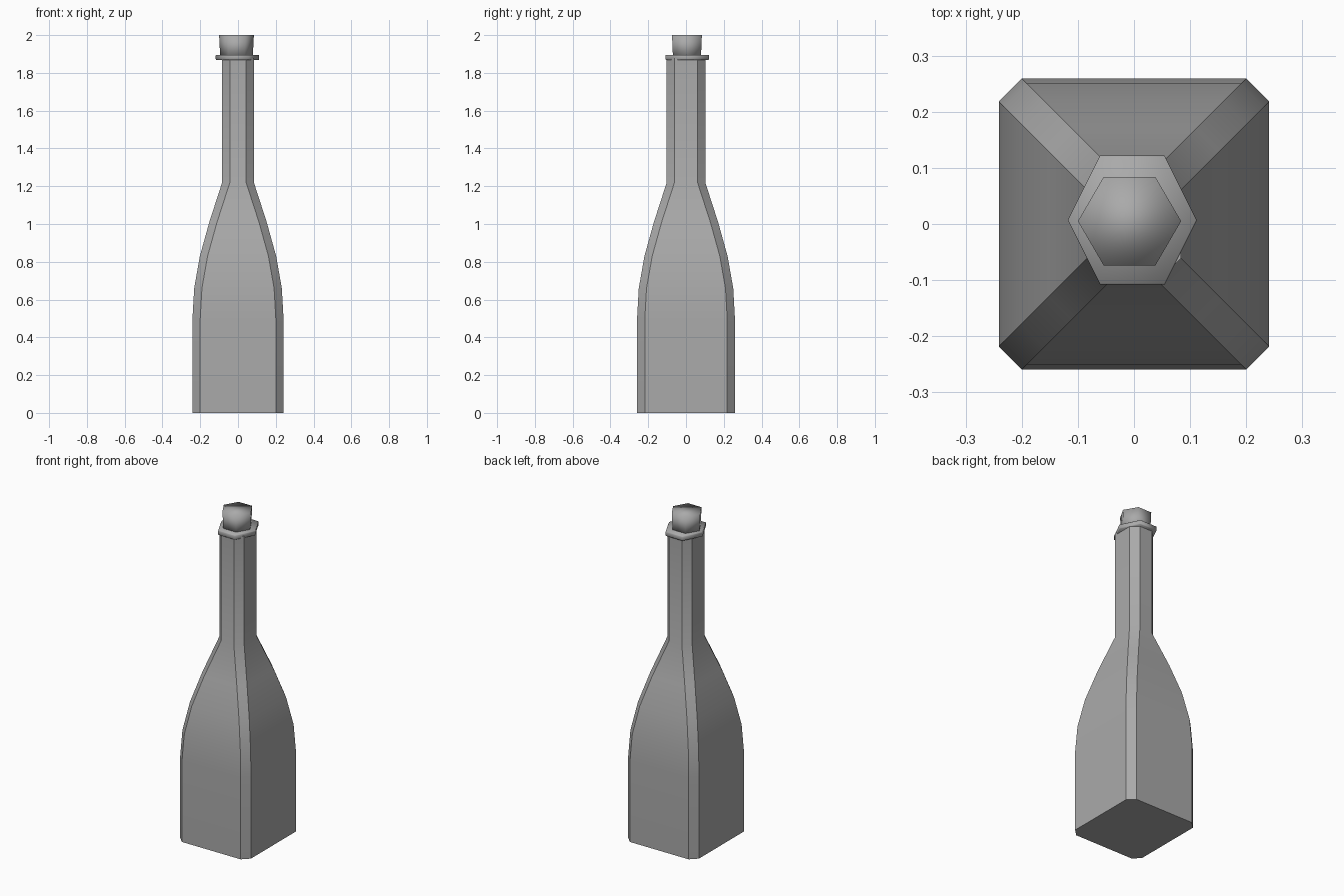
import bpy, bmesh, math

cube = bpy.data.objects.get("Cube")
if cube:
    bpy.data.objects.remove(cube, do_unlink=True)

grey = bpy.data.materials.new("plain_grey")
grey.use_nodes = True
colour = (0.4, 0.4, 0.4, 1)
grey.diffuse_color = colour
grey.node_tree.nodes["Principled BSDF"].inputs["Base Color"].default_value = colour


def loft(name, rings, angle):
    """Skin a stack of matching rings and cap both ends."""
    bm = bmesh.new()
    loops = [[bm.verts.new(p) for p in ring] for ring in rings]
    n = len(loops[0])
    for low, high in zip(loops, loops[1:]):
        for i in range(n):
            j = (i + 1) % n
            bm.faces.new((low[i], low[j], high[j], high[i]))
    bm.faces.new(loops[0][::-1])
    bm.faces.new(loops[-1])
    mesh = bpy.data.meshes.new(name)
    bm.to_mesh(mesh)
    bm.free()
    mesh.materials.append(grey)
    obj = bpy.data.objects.new(name, mesh)
    bpy.context.collection.objects.link(obj)
    bpy.ops.object.select_all(action='DESELECT')
    obj.select_set(True)
    bpy.context.view_layer.objects.active = obj
    bpy.ops.object.shade_smooth_by_angle(angle=math.radians(angle))
    return obj


def chamfered(half_x, z, chamfer=0.041):
    """Rectangle with cut corners, slightly deeper than wide."""
    x, y = half_x, half_x + 0.018
    a, b = x - chamfer, y - chamfer
    return [(x, -b, z), (x, b, z), (a, y, z), (-a, y, z),
            (-x, b, z), (-x, -b, z), (-a, -y, z), (a, -y, z)]


def hexagon(cx, cy, rx, flat_y, z):
    """Six-sided ring with corners on the x axis."""
    return [(cx + rx * math.cos(math.radians(60 * i)),
             cy + flat_y / math.sin(math.radians(60)) * math.sin(math.radians(60 * i)), z)
            for i in range(6)]


# Square body, curved shoulders and neck
profile = [(0.241, 0), (0.241, 0.5), (0.232, 0.66), (0.202, 0.83),
           (0.152, 1.01), (0.084, 1.22), (0.084, 1.88)]
loft("bottle_body", [chamfered(x, z) for x, z in profile], 30)

# Lip around the mouth
loft("bottle_lip", [hexagon(-0.003, 0.007, 0.113, 0.112, 1.868),
                    hexagon(-0.003, 0.007, 0.115, 0.115, 1.873),
                    hexagon(-0.003, 0.007, 0.115, 0.115, 1.892),
                    hexagon(-0.003, 0.007, 0.113, 0.113, 1.896)], 80)

# Stopper, widening a little towards its softly shaded top
loft("stopper", [hexagon(-0.008, 0.005, 0.086, 0.074, 1.88),
                 hexagon(-0.008, 0.005, 0.092, 0.079, 2.0)], 180)
